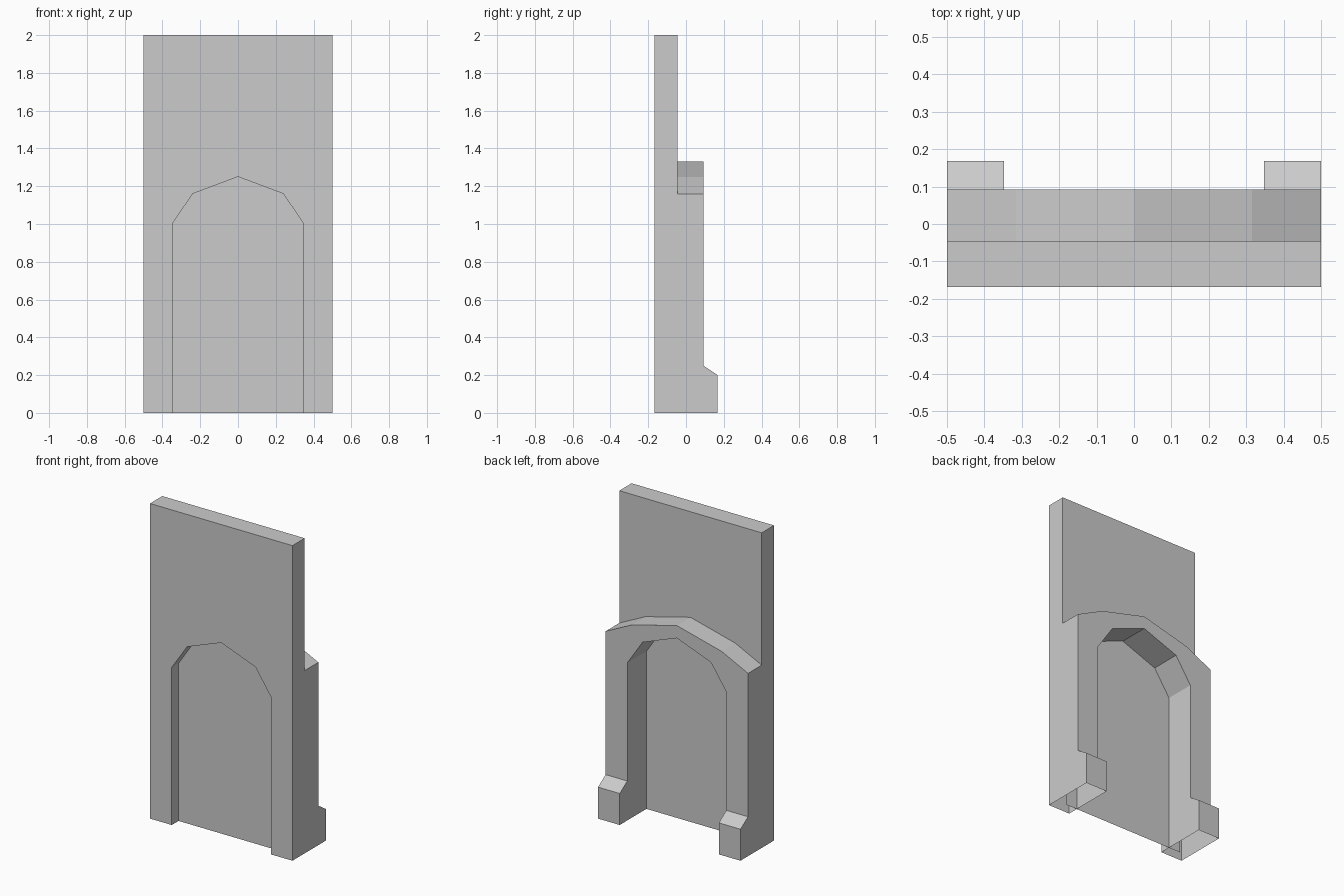
import bpy
import bmesh

cube = bpy.data.objects.get("Cube")
if cube:
    bpy.data.objects.remove(cube, do_unlink=True)

stone = bpy.data.materials.new("plain_grey")
stone.use_nodes = True
grey = (0.6, 0.6, 0.6, 1)
stone.diffuse_color = grey
stone.node_tree.nodes["Principled BSDF"].inputs["Base Color"].default_value = grey

# Depths from front to back
FRONT, PANEL, PLATE, ARCH, FOOT = -0.168, -0.10, -0.045, 0.092, 0.168
# Half widths and heights
OUT, INN = 0.5, 0.348
TOP, FOOT_TOP, FOOT_SHOULDER = 2.0, 0.2, 0.25


def finish(bm, name):
    bmesh.ops.remove_doubles(bm, verts=bm.verts, dist=0.0001)
    bmesh.ops.recalc_face_normals(bm, faces=bm.faces)
    mesh = bpy.data.meshes.new(name)
    bm.to_mesh(mesh)
    bm.free()
    mesh.materials.append(stone)
    obj = bpy.data.objects.new(name, mesh)
    bpy.context.collection.objects.link(obj)
    return obj


def face(bm, points):
    bm.faces.new([bm.verts.new(p) for p in points])


def upright(bm, outline, y):
    face(bm, [(x, y, z) for x, z in outline])


def strip(bm, path, y0, y1):
    for (xa, za), (xb, zb) in zip(path, path[1:]):
        face(bm, [(xa, y0, za), (xb, y0, zb), (xb, y1, zb), (xa, y1, za)])


def mirrored(half):
    # Half path from the left edge to the centre, completed on the other side
    return half + [(-x, z) for x, z in half[-2::-1]]


opening = mirrored([(-INN, 1.0), (-0.24, 1.16), (0, 1.25)])
crown = mirrored([(-OUT, 1.16), (-0.315, 1.25), (0, 1.33)])

# Arched wall: a hollow shell, open underneath
bm = bmesh.new()
upright(bm, [(-OUT, 0), (-INN, 0)] + opening
        + [(INN, 0), (OUT, 0), (OUT, TOP), (-OUT, TOP)], FRONT)
upright(bm, crown + [(OUT, TOP), (-OUT, TOP)], PLATE)
upright(bm, [(-OUT, FOOT_SHOULDER), (-INN, FOOT_SHOULDER)] + opening
        + [(INN, FOOT_SHOULDER), (OUT, FOOT_SHOULDER)] + crown[::-1], ARCH)
strip(bm, [(-OUT, TOP), (OUT, TOP)], FRONT, PLATE)
strip(bm, crown, PLATE, ARCH)
strip(bm, opening, FRONT, ARCH)

foot = [(FRONT, 0), (FOOT, 0), (FOOT, FOOT_TOP), (ARCH, FOOT_SHOULDER)]
outer_side = foot + [(ARCH, 1.16), (PLATE, 1.16), (PLATE, TOP), (FRONT, TOP)]
jamb = foot + [(ARCH, 1.0), (FRONT, 1.0)]
for s in (-1, 1):
    face(bm, [(s * OUT, y, z) for y, z in outer_side])
    face(bm, [(s * INN, y, z) for y, z in jamb])
    # Back and sloped shoulder of each foot
    for (ya, za), (yb, zb) in zip(foot[1:], foot[2:]):
        face(bm, [(s * INN, ya, za), (s * OUT, ya, za),
                  (s * OUT, yb, zb), (s * INN, yb, zb)])
finish(bm, "arched_wall")

# Thin sheet closing the opening
bm = bmesh.new()
upright(bm, [(-0.43, 0), (0.43, 0), (0.43, 1.28), (-0.43, 1.28)], PANEL)
finish(bm, "recessed_panel")
